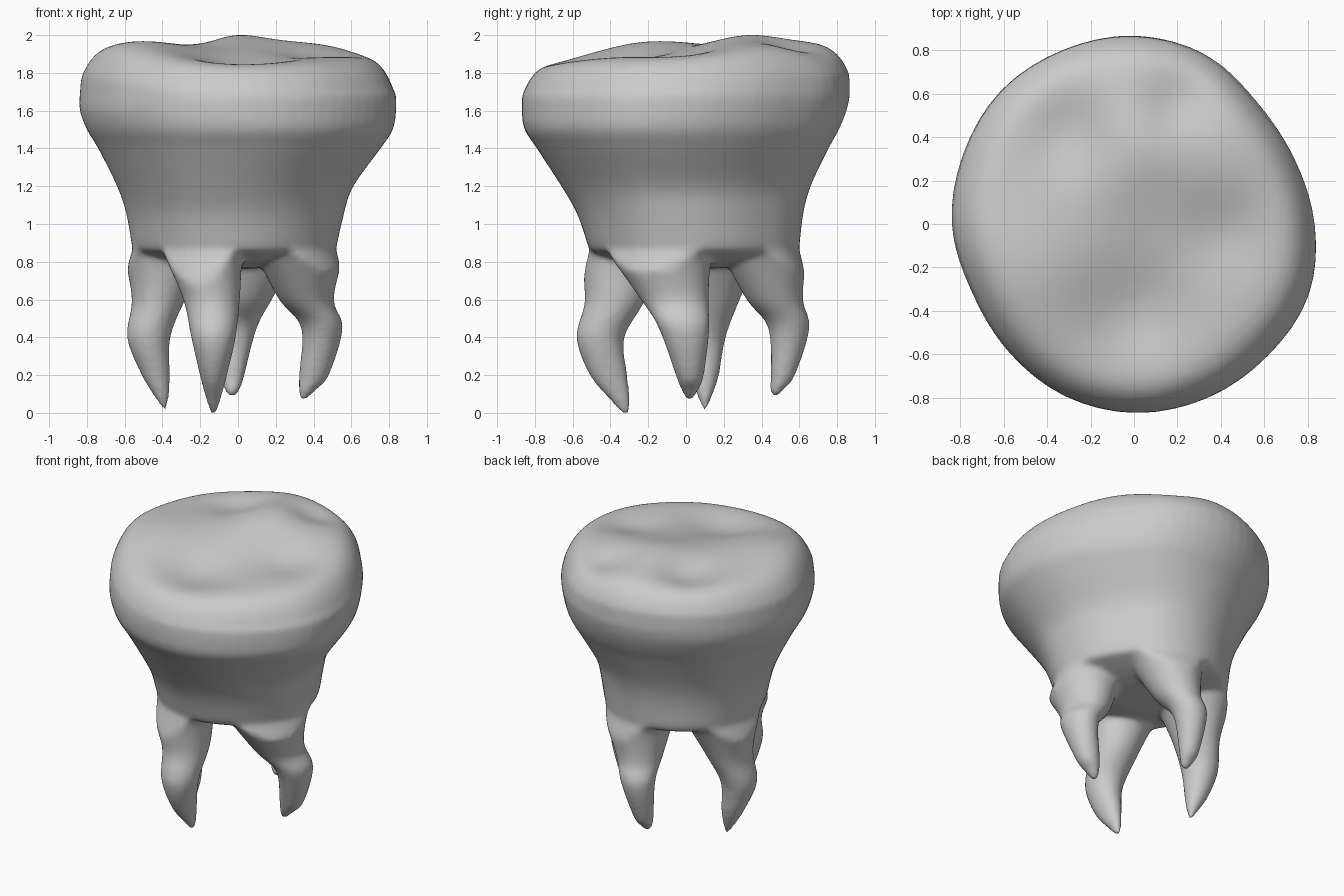
import bpy, bmesh
from math import sin, cos, exp, pi, atan2, hypot

if "Cube" in bpy.data.objects:
    bpy.data.objects.remove(bpy.data.objects["Cube"])

SEG = 64


def spline(pts, i, t):
    """Catmull-Rom between pts[i] and pts[i+1], clamped at the ends."""
    n = len(pts) - 1
    a, b, c, d = (pts[min(max(k, 0), n)] for k in (i - 1, i, i + 1, i + 2))
    return [0.5 * (2*q + (r - p)*t + (2*p - 5*q + 4*r - s)*t*t + (3*q - p - 3*r + s)*t**3)
            for p, q, r, s in zip(a, b, c, d)]


def dense(pts, steps):
    out = [spline(pts, i, k / steps) for i in range(len(pts) - 1) for k in range(steps)]
    return out + [list(pts[-1])]


def loft(bm, rings):
    """Skin a stack of closed rings and cap both ends."""
    vs = [[bm.verts.new(p) for p in r] for r in rings]
    for a, b in zip(vs, vs[1:]):
        for j in range(SEG):
            k = (j + 1) % SEG
            bm.faces.new((a[j], a[k], b[k], b[j]))
    bm.faces.new(vs[0][::-1])
    bm.faces.new(vs[-1])


# Crown outline: radius every 22.5 degrees, starting at +x
RAD = [.815, .785, .79, .845, .87, .87, .87, .85, .835, .805, .82, .85, .865, .86, .85, .85]
wrap = [[r] for r in RAD[-2:] + RAD + RAD[:3]]
outline = []
for j in range(SEG):
    r = spline(wrap, 2 + j // 4, (j % 4) / 4)[0]
    a = 2 * pi * j / SEG
    outline.append((r * cos(a), r * sin(a)))
xs, ys = zip(*outline)
X0, X1, Y0, Y1 = min(xs), max(xs), min(ys), max(ys)


def fit(u, v, w):
    """Map an outline-space point into the bounds of wall level w."""
    z, x0, x1, y0, y1 = w
    return x0 + (u - X0)/(X1 - X0)*(x1 - x0), y0 + (v - Y0)/(Y1 - Y0)*(y1 - y0), z


# Cusps and grooves of the chewing surface: x, y, height, spread
BUMPS = [(-.5, -.2, .06, .24), (-.02, .36, .08, .21), (.4, .3, .025, .16), (.0, -.42, -.07, .18),
         (.2, .57, -.05, .11), (.42, -.05, -.035, .13), (-.28, .42, -.065, .14)]


def top_height(x, y):
    return 1.912 + .05*y - .012*x + sum(
        h * exp(-((x - u)**2 + (y - v)**2) / (2*s*s)) for u, v, h, s in BUMPS)


# Crown wall: z, x min, x max, y min, y max
WALL = [(.87, -.56, .52, -.515, .60), (1.05, -.59, .56, -.575, .62), (1.2, -.64, .61, -.66, .66),
        (1.4, -.74, .755, -.79, .755), (1.5, -.80, .82, -.855, .81), (1.6, -.837, .837, -.87, .85),
        (1.68, -.838, .838, -.868, .868)]
FINE = dense(WALL, 16)
bm = bmesh.new()
rings = []
# Domed underside between the roots
for i in range(1, 9):
    s = .98 * (1 - (1 - i / 8)**2) + .001
    rings.append([fit(x*s, y*s, (.76 + .1*s*s, *WALL[0][1:])) for x, y in outline])
for w in FINE[4::4]:
    rings.append([fit(x, y, w) for x, y in outline])
# Rounded rim and chewing surface
for i in range(1, 20):
    s = 1 - .99 * (i / 19)**1.7
    rings.append([(x*s, y*s, top_height(x*s, y*s) - .18 * s**13) for x, y in outline])
loft(bm, rings)


def hug(x, y, z):
    """Pull upper root points back inside the crown wall so both surfaces run flush."""
    _, x0, x1, y0, y1 = min(FINE, key=lambda w: abs(w[0] - z))
    u = X0 + (x - x0)/(x1 - x0)*(X1 - X0)
    v = Y0 + (y - y0)/(y1 - y0)*(Y1 - Y0)
    p = atan2(v, u) / (2*pi) % 1 * SEG
    a, b = outline[int(p) % SEG], outline[(int(p) + 1) % SEG]
    f = hypot(u, v) / (hypot(*a) + (p % 1) * (hypot(*b) - hypot(*a)))
    k = min(1, (.998 + max(0, .86 - z) * .6) / f)
    return (*fit(u*k, v*k, (0, x0, x1, y0, y1))[:2], z)


# Four roots: z, centre x, centre y, radius x, radius y
ROOTS = {
    "front": [(.82, -.18, -.36, .205, .21), (.6, -.14, -.375, .15, .16), (.4, -.13, -.453, .118, .127),
              (.2, -.13, -.41, .072, .1), (.06, -.13, -.345, .035, .05), (-.015, -.13, -.315, .01, .01)],
    "right": [(.82, .33, -.13, .23, .265), (.6, .362, -.06, .145, .18), (.45, .445, -.01, .11, .135),
              (.2, .402, .02, .08, .075), (.12, .365, .02, .045, .045), (.065, .34, .02, .015, .015)],
    "left": [(.82, -.38, .14, .225, .24), (.6, -.42, .12, .142, .165), (.4, -.473, .09, .115, .12),
             (.2, -.435, .1, .075, .075), (.09, -.405, .1, .04, .04), (.015, -.385, .1, .01, .01)],
    "back": [(.82, .07, .42, .225, .22), (.6, .03, .47, .15, .15), (.45, -.01, .545, .11, .11),
             (.2, -.03, .513, .065, .065), (.13, -.03, .485, .045, .04), (.085, -.03, .47, .018, .015)],
}
for root in ROOTS.values():
    # Flare the neck, then sink it into the crown
    _, cx, cy, rx, ry = root[0]
    root = [(1.02, cx*.8, cy*.8, rx, ry), (.9, cx, cy, rx*1.2, ry*1.2)] + root
    rings = [[(cx + rx*cos(2*pi*j/SEG), cy + ry*sin(2*pi*j/SEG), z) for j in range(SEG)]
             for z, cx, cy, rx, ry in dense(root, 6)]
    loft(bm, [[hug(*p) for p in r] for r in rings])
bmesh.ops.recalc_face_normals(bm, faces=bm.faces)
mesh = bpy.data.meshes.new("molar_tooth")
bm.to_mesh(mesh)
bm.free()
tooth = bpy.data.objects.new("molar_tooth", mesh)
bpy.context.collection.objects.link(tooth)

# Fuse crown and roots into one soft skin
rem = tooth.modifiers.new("fuse", 'REMESH')
rem.mode = 'VOXEL'
rem.voxel_size = .016
rem.use_smooth_shade = True
sm = tooth.modifiers.new("soften", 'SMOOTH')
sm.factor = .5
sm.iterations = 10
